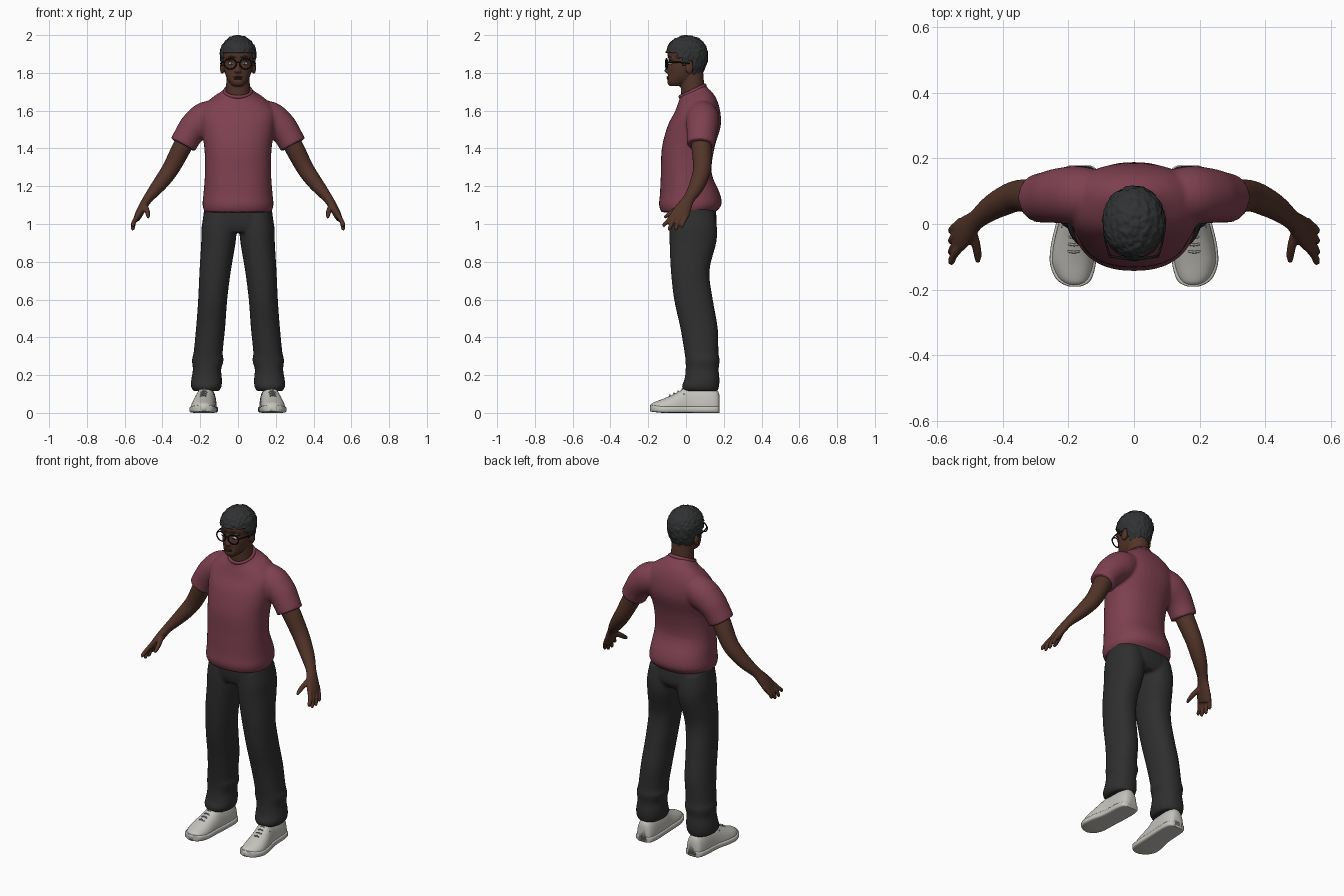
import bpy, bmesh, math
from mathutils import Vector, Matrix, noise

if "Cube" in bpy.data.objects:
    bpy.data.objects.remove(bpy.data.objects["Cube"])

X, Y, Z = Vector((1, 0, 0)), Vector((0, 1, 0)), Vector((0, 0, 1))


def material(name, r, g, b):
    m = bpy.data.materials.new(name)
    m.use_nodes = True
    m.diffuse_color = (r, g, b, 1)
    bsdf = m.node_tree.nodes["Principled BSDF"]
    bsdf.inputs["Base Color"].default_value = (r, g, b, 1)
    bsdf.inputs["Roughness"].default_value = 0.8
    return m


skin = material("brown skin", .085, .034, .022)
lips = material("lip brown", .06, .02, .016)
red = material("maroon cloth", .21, .052, .08)
dark = material("charcoal cloth", .028, .028, .029)
black_hair = material("black hair", .03, .032, .033)
pale = material("pale shoe", .56, .55, .51)
grey = material("lace grey", .3, .3, .28)
white = material("eye white", .6, .58, .55)
frame = material("black frame", .01, .01, .01)


def spline(pts, steps):
    """Smoothly resample rings, each padded with a zero tilt where none is given."""
    pts = [Vector((*p, 0)[:6]) for p in pts]
    out = []
    for i in range(len(pts) - 1):
        a, b, c, d = pts[max(i - 1, 0)], pts[i], pts[i + 1], pts[min(i + 2, len(pts) - 1)]
        for k in range(steps):
            t = k / steps
            out.append(b + (c - a) * (t / 2) + (a * 2 - b * 5 + c * 4 - d) * (t * t / 2)
                       + (b * 3 - a - c * 3 + d) * (t ** 3 / 2))
    return out + [pts[-1]]


def loft(bm, pts, axes=None, e=2, s=1, n=28, steps=4):
    """Skin rings (x, y, z, half width, half depth[, tilt]); rings follow the path if axes is None."""
    path = spline(pts, steps)
    centres = [Vector(p[:3]) for p in path]
    rings = []
    for i, p in enumerate(path):
        if axes:
            u, v = axes[0], axes[1] + Z * p[5]
        else:
            t = (centres[min(i + 1, len(path) - 1)] - centres[max(i - 1, 0)]).normalized()
            v = (Y - t * t.y).normalized()
            u = v.cross(t)
        ring = []
        for k in range(n):
            a = math.tau * k / n
            c, d = math.cos(a), math.sin(a)
            co = centres[i] + u * (p[3] * math.copysign(abs(c) ** (2 / e), c)) \
                + v * (p[4] * math.copysign(abs(d) ** (2 / e), d))
            ring.append(bm.verts.new((co.x * s, co.y, co.z)))
        rings.append(ring)
    for a, b in zip(rings, rings[1:]):
        for k in range(n):
            bm.faces.new((a[k], a[(k + 1) % n], b[(k + 1) % n], b[k]))
    bm.faces.new(rings[0])
    bm.faces.new(rings[-1])


def body(bm, rows, **kw):
    """Upright loft from rows (x, z, half width, front y, back y[, tilt])."""
    loft(bm, [(x, (f + b) / 2, z, w, (b - f) / 2, *r) for x, z, w, f, b, *r in rows], (X, Y), **kw)


def ball(bm, centre, radii, sub=3):
    m = Matrix.Translation(centre) @ Matrix.Diagonal((*radii, 1))
    return bmesh.ops.create_icosphere(bm, subdivisions=sub, radius=1, matrix=m)["verts"]


def finish(bm, name, mat, voxel=0, smooth=0):
    bmesh.ops.recalc_face_normals(bm, faces=bm.faces)
    for f in bm.faces:
        f.smooth = True
    me = bpy.data.meshes.new(name)
    bm.to_mesh(me)
    bm.free()
    ob = bpy.data.objects.new(name, me)
    bpy.context.collection.objects.link(ob)
    me.materials.append(mat)
    if voxel:
        r = ob.modifiers.new("fuse", "REMESH")
        r.mode, r.voxel_size, r.use_smooth_shade = "VOXEL", voxel, True
        k = ob.modifiers.new("soften", "SMOOTH")
        k.factor, k.iterations = .5, smooth


def hoop(bm, m, major, minor, n=32, k=8):
    """Add a closed torus to the mesh."""
    rows = [[bm.verts.new(m @ Vector(((major + minor * math.cos(b)) * math.cos(a),
             (major + minor * math.cos(b)) * math.sin(a), minor * math.sin(b))))
             for b in (math.tau * j / k for j in range(k))] for a in (math.tau * i / n for i in range(n))]
    for i in range(n):
        p, q = rows[i], rows[(i + 1) % n]
        for j in range(k):
            bm.faces.new((p[j], q[j], q[(j + 1) % k], p[(j + 1) % k]))


SIDES = ((1, "left"), (-1, "right"))

# Shirt: torso and short sleeves
bm = bmesh.new()
body(bm, [(0, 1.062, .176, -.13, .155), (0, 1.10, .188, -.143, .187), (0, 1.16, .183, -.138, .18),
          (0, 1.27, .175, -.133, .136), (0, 1.40, .178, -.128, .15), (0, 1.52, .197, -.097, .184),
          (0, 1.60, .198, -.062, .178, .1), (0, 1.655, .15, -.045, .152, .25),
          (0, 1.69, .092, -.035, .115, .42), (0, 1.705, .076, -.033, .103, .45)], e=2.3, n=40)
for s, _ in SIDES:
    loft(bm, [(.08, .085, 1.59, .07, .07), (.165, .088, 1.56, .09, .088), (.228, .086, 1.515, .082, .084),
              (.263, .082, 1.47, .074, .078), (.292, .078, 1.418, .072, .074)], s=s)
finish(bm, "shirt", red, .008, 5)
bm = bmesh.new()
hoop(bm, Matrix.Translation((0, .035, 1.703)) @ Matrix.Rotation(math.atan(.46), 4, "X")
     @ Matrix.Diagonal((1, 1.03, 1.3, 1)), .071, .008)
finish(bm, "collar", red)

# Trousers: hips and two legs
bm = bmesh.new()
body(bm, [(0, .955, .17, -.07, .14), (0, 1.0, .187, -.085, .163), (0, 1.09, .178, -.09, .155)], e=2.4)
for s, _ in SIDES:
    body(bm, [(.095, 1.06, .085, -.08, .15), (.1, .98, .093, -.087, .164), (.104, .9, .091, -.087, .16),
              (.121, .75, .083, -.08, .124), (.134, .6, .077, -.063, .142), (.145, .45, .077, -.03, .168),
              (.158, .32, .077, -.008, .172), (.16, .28, .084, -.003, .178), (.164, .23, .075, -.002, .173),
              (.166, .18, .081, -.008, .177), (.168, .14, .081, -.022, .175), (.168, .115, .068, -.01, .168)],
         e=2.2, s=s)
finish(bm, "trousers", dark, .008, 4)

# Arms with hands
for s, side in SIDES:
    bm = bmesh.new()
    loft(bm, [(.24, .085, 1.49, .045, .05), (.289, .082, 1.42, .051, .054), (.352, .086, 1.30, .046, .048),
              (.4, .068, 1.23, .041, .044), (.44, .045, 1.18, .034, .038), (.48, .013, 1.13, .025, .031),
              (.507, -.013, 1.085, .023, .042), (.528, -.035, 1.045, .02, .048),
              (.536, -.043, 1.025, .015, .043)], s=s)
    for k in range(4):
        y = -.078 + .025 * k
        tip = (-.115, -.086, -.052, -.02)[k]
        low = (.985, .966, .966, .98)[k]
        loft(bm, [(.525, y + .012, 1.055, .013, .013), (.549, (y + tip) / 2, 1.015, .012, .0115),
                  (.556, tip, low + .012, .011, .01), (.555, tip - .002, low, .006, .006)], s=s, n=12)
    loft(bm, [(.497, -.015, 1.10, .016, .018), (.482, -.06, 1.072, .014, .015),
              (.476, -.095, 1.048, .012, .012), (.476, -.116, 1.034, .007, .007)], s=s, n=12)
    finish(bm, side + "_arm", skin, .005, 2)

# Head, neck, nose and ears
bm = bmesh.new()
loft(bm, [(0, .045, 1.6, .066, .062), (0, .036, 1.7, .064, .063), (0, .03, 1.82, .06, .06)], (X, Y))
body(bm, [(0, 1.73, .026, -.088, -.03), (0, 1.75, .046, -.099, .02), (0, 1.78, .063, -.096, .055),
          (0, 1.82, .075, -.095, .078), (0, 1.86, .08, -.09, .09), (0, 1.90, .084, -.098, .095),
          (0, 1.95, .076, -.08, .085), (0, 1.98, .04, -.03, .05)], e=2.2)
loft(bm, [(0, -.082, 1.86, .009, .012), (0, -.096, 1.825, .012, .012), (0, -.102, 1.808, .018, .013),
          (0, -.09, 1.797, .012, .008)], (X, Y), n=16)
for s, _ in SIDES:
    ball(bm, (s * .084, .018, 1.828), (.012, .021, .034))
    ball(bm, (s * .036, -.078, 1.874), (.03, .014, .01))
finish(bm, "head", skin, .005, 3)

# Lips
bm = bmesh.new()
for z in (1.778, 1.769):
    ball(bm, (0, -.092, z), (.024, .011, .0055))
finish(bm, "lips", lips)

# Short curly hair, tucked in below the hairline
bm = bmesh.new()
mid = Vector((0, .005, 1.9))
for v in ball(bm, (0, 0, 0), (1, 1, 1), 6):
    d = v.co.copy()
    lump = 1 + .045 * noise.noise(d * 6) + .02 * noise.noise(d * 13)
    v.co = mid + Vector((d.x * .096, d.y * .111, d.z * (.099 if d.z > 0 else .15))) * lump
    y = v.co.y
    line = 1.905 if y < -.05 else 1.875 if y < -.02 else 1.835 if y < .012 else 1.86 if y < .035 else 1.78
    if v.co.z < line:
        v.co = mid + (v.co - mid) * .72
finish(bm, "hair", black_hair)

# Eyes and brows
for s, side in SIDES:
    bm = bmesh.new()
    ball(bm, (s * .036, -.082, 1.85), (.015, .012, .0075))
    finish(bm, side + "_eye", white)
    bm = bmesh.new()
    ball(bm, (s * .035, -.0925, 1.85), (.006, .003, .006))
    loft(bm, [(.014, -.092, 1.88, .003, .004), (.036, -.091, 1.886, .004, .006),
              (.06, -.074, 1.88, .002, .004)], s=s, n=10)
    finish(bm, side + "_iris_and_brow", black_hair)

# Glasses
bm = bmesh.new()
for s, _ in SIDES:
    hoop(bm, Matrix.Translation((s * .041, -.103, 1.848)) @ Matrix.Rotation(s * .15, 4, "Z")
         @ Matrix.Diagonal((1, 1, .85, 1)) @ Matrix.Rotation(math.pi / 2, 4, "X"), .032, .0038)
    loft(bm, [(.073, -.098, 1.857, .004, .004), (.087, -.05, 1.857, .003, .004),
              (.092, .02, 1.85, .003, .004)], (X, Z), s=s, n=8)
loft(bm, [(-.012, -.106, 1.854, .003, .003), (0, -.109, 1.857, .003, .003), (.012, -.106, 1.854, .003, .003)],
     (Y, Z), n=8)
finish(bm, "glasses", frame)

# Shoes: sole, upper and laces; rows are (y, centre x, half width, top)
rows = [(.178, .165, .03, .09), (.165, .166, .049, .12), (.12, .167, .058, .14), (.04, .17, .059, .14),
        (0, .174, .061, .135), (-.04, .18, .065, .112), (-.08, .184, .068, .092), (-.12, .186, .067, .075),
        (-.16, .184, .055, .06), (-.18, .181, .038, .05), (-.19, .18, .015, .035)]
for s, side in SIDES:
    bm = bmesh.new()
    loft(bm, [(x, y, .02, w - .004, top - .02) for y, x, w, top in rows], (X, Z), e=2.3, s=s)
    for v in bm.verts:
        v.co.z = max(v.co.z, .01)
    finish(bm, side + "_shoe_upper", pale)
    bm = bmesh.new()
    loft(bm, [(x, y, .018 + max(0, -y - .13) * .12, w + .003, .018) for y, x, w, _ in rows], (X, Z), e=5, s=s)
    finish(bm, side + "_shoe_sole", pale)
    bm = bmesh.new()
    for k in range(4):
        y, z = -.02 - .022 * k, .124 - .0105 * k
        x = .178 + .002 * k
        loft(bm, [(x - .042, y + .012, z - .026, .004, .004), (x, y, z + .002, .004, .004),
                  (x + .042, y + .012, z - .026, .004, .004)], (Y, Z), s=s, n=8)
    finish(bm, side + "_laces", grey)
